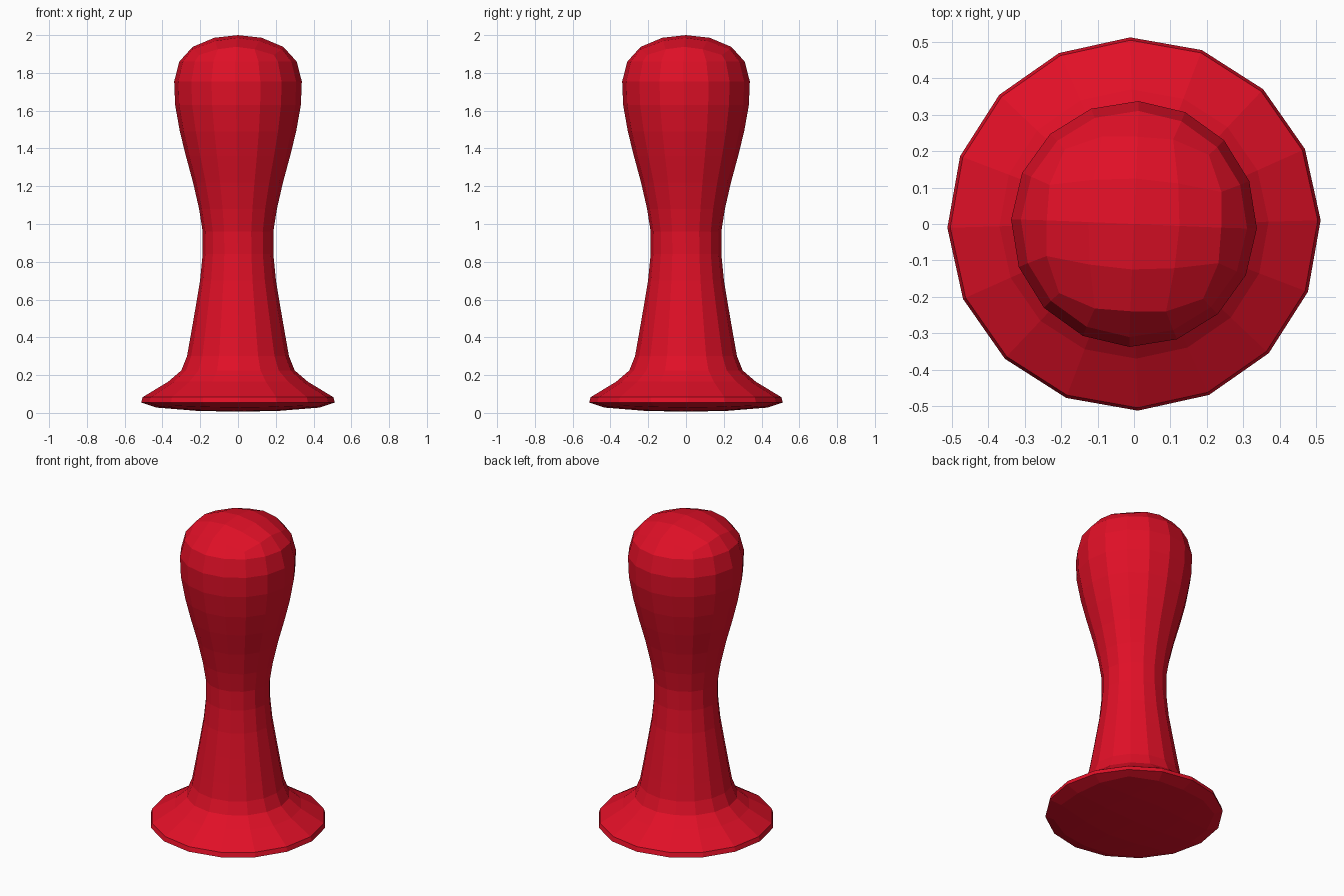
import bpy, bmesh
from math import sin, cos, radians, pi

if "Cube" in bpy.data.objects:
    bpy.data.objects.remove(bpy.data.objects["Cube"])

bm = bmesh.new()


def vert(r, angle, z):
    a = angle + radians(1.3 - 1.9 * z)   # slight twist along the height
    return bm.verts.new((r * cos(a), r * sin(a), z))


def border():
    # walk round the edge of a 4x4 grid, anticlockwise from +x
    return [(2, 0), (2, 1), (2, 2), (1, 2), (0, 2), (-1, 2), (-2, 2), (-2, 1),
            (-2, 0), (-2, -1), (-2, -2), (-1, -2), (0, -2), (1, -2), (2, -2), (2, -1)]


def cap(table, up):
    # domed 4x4 quad grid; table gives (radius, height) by grid position
    grid = {(0, 0): vert(0, 0, table[(0, 0)])}
    for k, (i, j) in enumerate(border()):
        key = (max(abs(i), abs(j)), min(abs(i), abs(j)))
        r, z = table[key]
        grid[i, j] = vert(r, k * pi / 8, z)
        if k % 2 == 0:
            inner = (key[0] // 2, key[1] // 2)
            r, z = table[inner]
            grid[i // 2, j // 2] = vert(r, k * pi / 8, z)
    for i in range(-2, 2):
        for j in range(-2, 2):
            q = [grid[i, j], grid[i + 1, j], grid[i + 1, j + 1], grid[i, j + 1]]
            bm.faces.new(q if up else q[::-1])
    return [grid[p] for p in border()]


def ring(r, z):
    return [vert(r, k * pi / 8, z) for k in range(16)]


# Shallow domed underside and rounded crown
bottom = cap({(0, 0): 0.006, (1, 0): (0.22, 0.011), (1, 1): (0.28, 0.014),
              (2, 0): (0.43, 0.028), (2, 1): (0.445, 0.031), (2, 2): (0.465, 0.037)}, False)
crown = cap({(0, 0): 2.0, (1, 0): (0.125, 1.986), (1, 1): (0.165, 1.969),
             (2, 0): (0.24, 1.938), (2, 1): (0.256, 1.925), (2, 2): (0.28, 1.895)}, True)

# Body profile from flared foot through waist to bulb
profile = [(0.513, 0.055), (0.505, 0.083), (0.37, 0.165), (0.30, 0.225), (0.27, 0.30),
           (0.252, 0.40), (0.226, 0.55), (0.201, 0.70), (0.187, 0.84), (0.187, 0.96),
           (0.206, 1.08), (0.238, 1.22), (0.276, 1.36), (0.308, 1.49), (0.333, 1.63),
           (0.338, 1.755), (0.311, 1.86)]
rings = [bottom] + [ring(r, z) for r, z in profile] + [crown]
for lo, hi in zip(rings, rings[1:]):
    for k in range(16):
        n = (k + 1) % 16
        bm.faces.new((lo[k], lo[n], hi[n], hi[k]))
bmesh.ops.recalc_face_normals(bm, faces=bm.faces)

mesh = bpy.data.meshes.new("game_pawn")
bm.to_mesh(mesh)
bm.free()
red = bpy.data.materials.new("red_plastic")
red.diffuse_color = (0.75, 0.005, 0.02, 1)
red.use_nodes = True
red.node_tree.nodes["Principled BSDF"].inputs["Base Color"].default_value = red.diffuse_color
mesh.materials.append(red)
bpy.context.collection.objects.link(bpy.data.objects.new("game_pawn", mesh))
